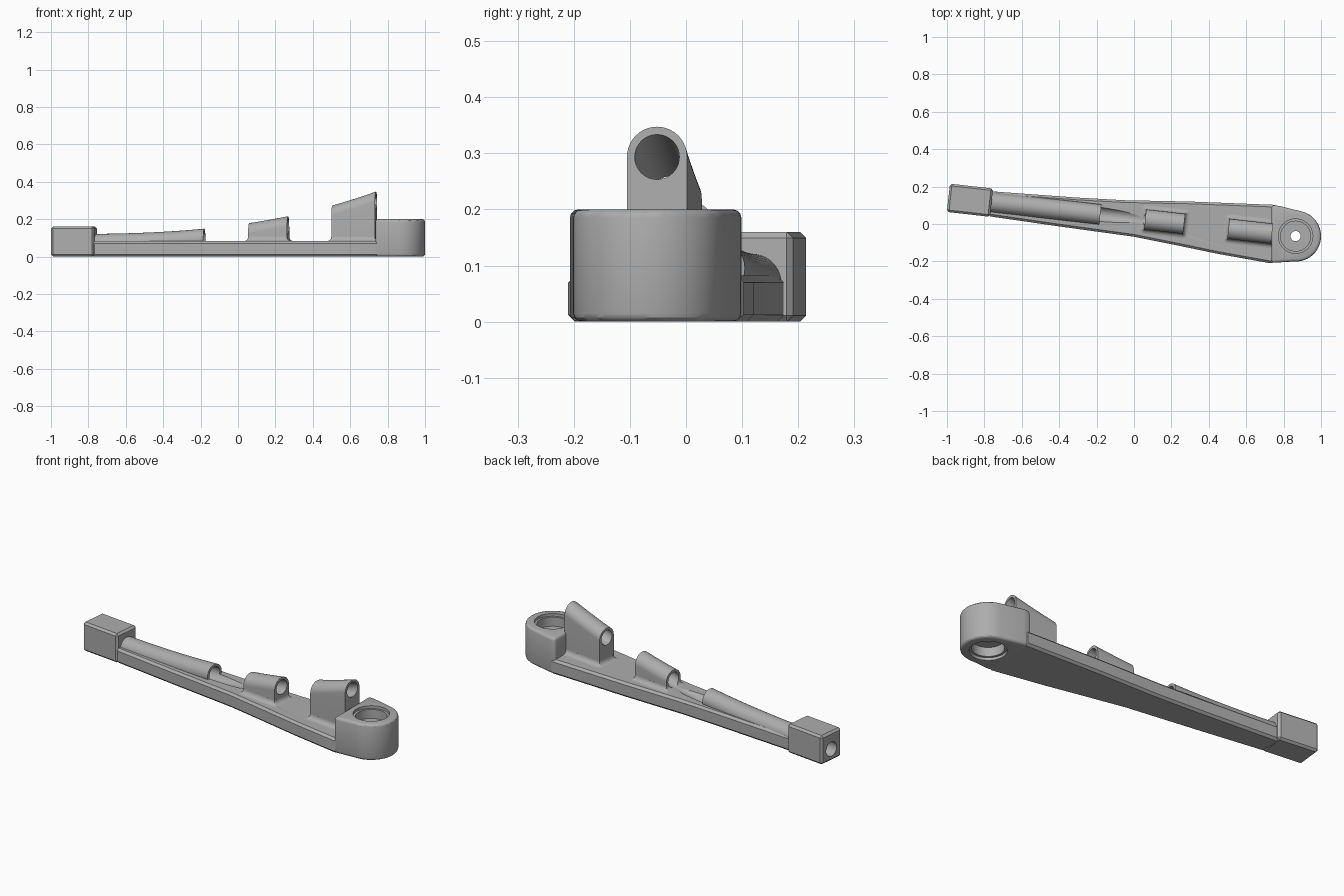
import bpy, bmesh
from math import sin, cos, pi, radians
from mathutils import Vector

cube = bpy.data.objects.get("Cube")
if cube:
    bpy.data.objects.remove(cube)

grey = bpy.data.materials.new("plain_grey")
grey.use_nodes = True
colour = (0.42, 0.42, 0.42, 1)
grey.diffuse_color = colour
grey.node_tree.nodes["Principled BSDF"].inputs["Base Color"].default_value = colour

SLOPE = -0.112                                 # plan angle of the bore line
ALONG = Vector((1, SLOPE, 0)).normalized()
SIDE = Vector((-ALONG.y, ALONG.x, 0))
UP = Vector((0, 0, 1))
BORE, WALL, PLATE_TOP = 0.04, 0.054, 0.082


def axis(x):
    """Point on the rising bore centre line."""
    return Vector((x, 0.031 + SLOPE * x, 0.066 + 0.05 * max(x + 1, 0) ** 2.74))


def spread(a, b, n):
    return [a + (b - a) * i / n for i in range(n + 1)]


def loft(name, rings):
    """Closed solid skinned over rings of equal length."""
    bm = bmesh.new()
    loops = [[bm.verts.new(p) for p in ring] for ring in rings]
    n = len(loops[0])
    for low, high in zip(loops, loops[1:]):
        for i in range(n):
            j = (i + 1) % n
            bm.faces.new((low[i], low[j], high[j], high[i]))
    bm.faces.new(loops[0][::-1])
    bm.faces.new(loops[-1])
    bmesh.ops.recalc_face_normals(bm, faces=bm.faces)
    mesh = bpy.data.meshes.new(name)
    bm.to_mesh(mesh)
    bm.free()
    mesh.materials.append(grey)
    ob = bpy.data.objects.new(name, mesh)
    bpy.context.collection.objects.link(ob)
    return ob


def activate(ob):
    bpy.ops.object.select_all(action='DESELECT')
    ob.select_set(True)
    bpy.context.view_layer.objects.active = ob


def bevel(ob, width, segments):
    activate(ob)
    mod = ob.modifiers.new("edge", 'BEVEL')
    mod.width, mod.segments = width, segments
    mod.limit_method, mod.angle_limit = 'ANGLE', radians(50)
    bpy.ops.object.modifier_apply(modifier=mod.name)


def cut(ob, cutter):
    activate(ob)
    mod = ob.modifiers.new("cut", 'BOOLEAN')
    mod.operation, mod.solver, mod.object = 'DIFFERENCE', 'EXACT', cutter
    bpy.ops.object.modifier_apply(modifier=mod.name)


def prism(name, outline, z0, z1):
    return loft(name, [[(x, y, z) for x, y in outline] for z in (z0, z1)])


def pipe(name, x0, x1, radius, n):
    """Round bar following the bore line."""
    angles = [2 * pi * i / 40 for i in range(40)]
    return loft(name, [[axis(x) + radius * (cos(a) * SIDE + sin(a) * UP) for a in angles]
                       for x in spread(x0, x1, n)])


def lug(name, x0, x1):
    """Arch-topped guide standing on the plate."""
    rings = []
    for x in spread(x0, x1, 8):
        c = axis(x)
        ring = [c + WALL * (cos(a) * SIDE + sin(a) * UP) for a in spread(0, pi, 20)]
        foot = Vector((c.x, c.y, 0.07))
        rings.append(ring + [foot - WALL * SIDE, foot + WALL * SIDE])
    return loft(name, rings)


def foot_fillet(name, x0, x1, radius=0.024):
    """Concave skirt blending a guide into the plate."""
    mid = axis((x0 + x1) / 2)
    half = (x1 - x0) / 2 / ALONG.x
    rings = []
    for t in spread(0, pi / 2, 6):
        out = radius * (1 - sin(t))
        base = Vector((mid.x, mid.y, PLATE_TOP + radius * (1 - cos(t))))
        ring = []
        for k, (sx, sy) in enumerate(((1, 1), (-1, 1), (-1, -1), (1, -1))):
            for a in spread(k * pi / 2, (k + 1) * pi / 2, 5):
                ring.append(base + ALONG * (sx * half + (out + 1e-4) * cos(a))
                            + SIDE * (sy * WALL + (out + 1e-4) * sin(a)))
        rings.append(ring)
    return loft(name, rings)


# Long tapering plate
plate = prism("arm_plate", [
    (-0.78, 0.176), (-0.3, 0.141), (-0.05, 0.127), (0.3, 0.12), (0.765, 0.102),
    (0.765, -0.2), (0.73, -0.21), (0.45, -0.16), (0.2, -0.108), (0, -0.068),
    (-0.4, -0.013), (-0.78, 0.042)], 0, PLATE_TOP)
bevel(plate, 0.012, 1)

# Square end block
centre = Vector((-0.877, 0.127, 0))
corners = [centre + 0.116 * sx * ALONG + 0.076 * sy * SIDE
           for sx, sy in ((1, 1), (-1, 1), (-1, -1), (1, -1))]
block = prism("end_block", [(c.x, c.y) for c in corners], 0, 0.16)
bevel(block, 0.011, 1)

# Rounded pivot boss
px, py, pr = 0.864, -0.065, 0.136
arc = [(px + pr * cos(a), py + pr * sin(a))
       for a in spread(radians(-95), radians(75), 32)]
boss = prism("pivot_boss", [(0.735, -0.208)] + arc + [(0.775, 0.097), (0.735, 0.1)], 0, 0.2)
bevel(boss, 0.015, 3)

# Stepped seats on both faces of the boss, joined by a small through hole
seat = [(0.092, -0.01), (0.092, 0.015), (0.08, 0.015), (0.08, 0.065), (0.027, 0.065)]
steps = seat + [(r, 0.2 - z) for r, z in reversed(seat)]
pivot_cutter = loft("pivot_cutter", [
    [(px + r * cos(2 * pi * i / 48), py + r * sin(2 * pi * i / 48), z) for i in range(48)]
    for r, z in steps])
cut(boss, pivot_cutter)

# Sleeve lying in the plate and two raised guides
sleeve = pipe("sleeve", -0.79, -0.18, WALL, 12)
guides = []
for label, x0, x1 in (("middle", 0.06, 0.268), ("tall", 0.505, 0.738)):
    guides.append(lug(label + "_guide", x0, x1))
    guides.append(foot_fillet(label + "_guide_foot", x0, x1))

# Curved bore through every part on its line
bore_cutter = pipe("bore_cutter", -1.06, 0.8, BORE, 40)
for part in [plate, block, sleeve] + guides:
    cut(part, bore_cutter)

for helper in (pivot_cutter, bore_cutter):
    bpy.data.objects.remove(helper)

for part in [plate, block, boss, sleeve] + guides:
    activate(part)
    bpy.ops.object.shade_smooth_by_angle(angle=radians(30))
